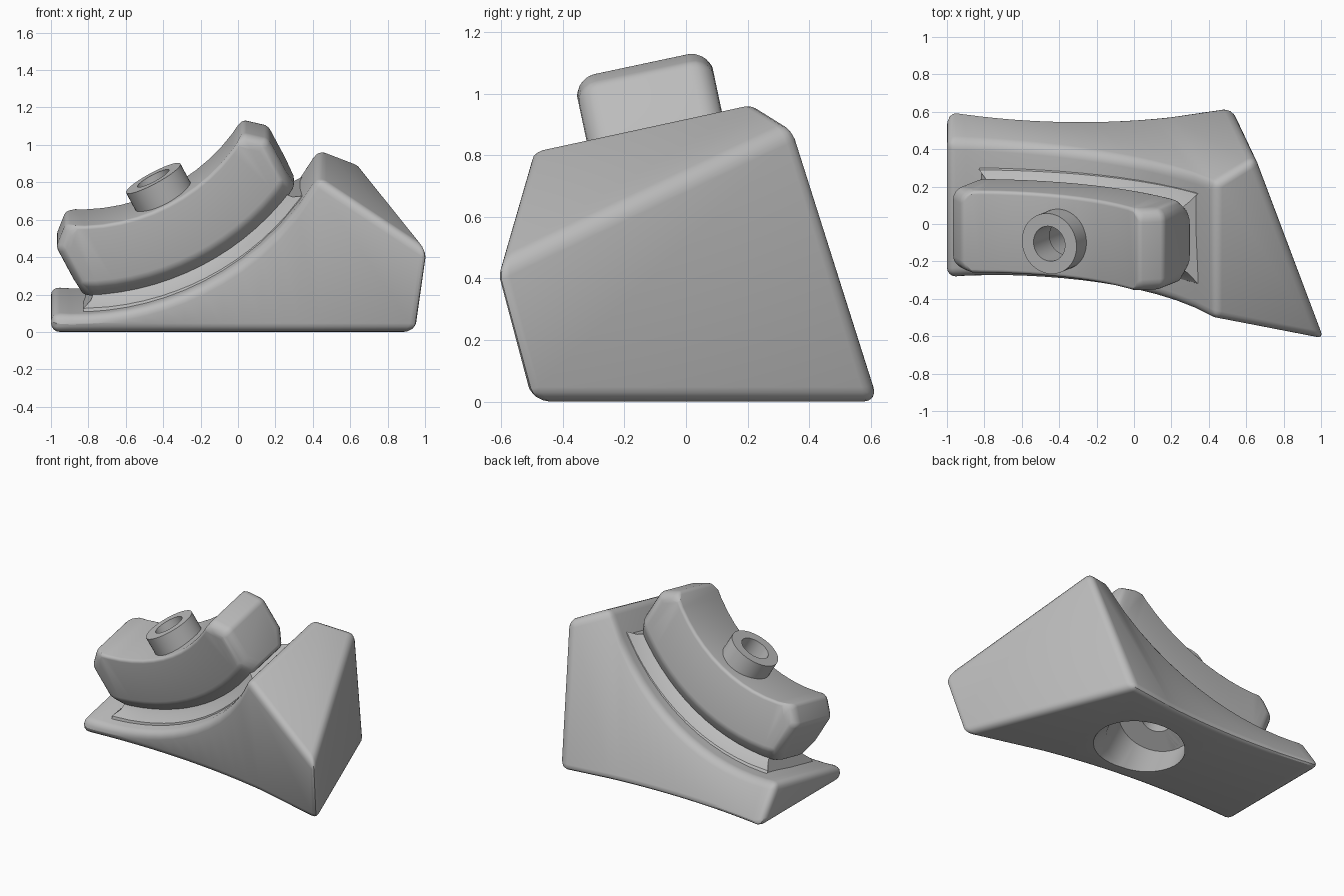
import bpy
import bmesh
from math import sqrt, sin, cos, pi, radians
from mathutils import Matrix, Vector

if "Cube" in bpy.data.objects:
    bpy.data.objects.remove(bpy.data.objects["Cube"])

grey = bpy.data.materials.new("plain grey")
grey.use_nodes = True
COLOUR = (0.5, 0.5, 0.5, 1)
grey.diffuse_color = COLOUR
grey.node_tree.nodes["Principled BSDF"].inputs["Base Color"].default_value = COLOUR

# Everything curved shares one arc centre, in a frame tilted about x
TILT = Matrix.Rotation(radians(12), 3, 'X')
CX, CZ = -0.865, 1.62
R_SADDLE, R_RIM, R_BAND, R_WAIST = 1.475, 1.02, 1.34, 1.42


def tilted(x, v, h):
    return TILT @ Vector((x, v, h))


def local(u, v, w):
    """u along the pad, v across it, w out along the bore axis."""
    return tilted(CX + 0.885 * u - 0.465 * w, v, CZ + 0.465 * u + 0.885 * w)


def arc(r, u):
    return -sqrt(r * r - u * u)


def sweep(rings, cyclic=False):
    """Skin a list of equal-length point rings."""
    bm = bmesh.new()
    vs = [[bm.verts.new(p) for p in ring] for ring in rings]
    n = len(vs[0])
    pairs = list(zip(vs, vs[1:]))
    if cyclic:
        pairs.append((vs[-1], vs[0]))
    for a, b in pairs:
        for i in range(n):
            j = (i + 1) % n
            bm.faces.new((a[i], a[j], b[j], b[i]))
    if not cyclic:
        bm.faces.new(vs[0])
        bm.faces.new(vs[-1])
    bmesh.ops.recalc_face_normals(bm, faces=bm.faces)
    return bm


def finish(bm, name):
    mesh = bpy.data.meshes.new(name)
    bm.to_mesh(mesh)
    bm.free()
    ob = bpy.data.objects.new(name, mesh)
    mesh.materials.append(grey)
    bpy.context.collection.objects.link(ob)
    return ob


def activate(ob):
    bpy.ops.object.select_all(action='DESELECT')
    ob.select_set(True)
    bpy.context.view_layer.objects.active = ob


def soften(ob, width):
    mod = ob.modifiers.new("soft edges", 'BEVEL')
    mod.width = width
    mod.segments = 4
    mod.angle_limit = radians(32)
    mod.use_clamp_overlap = False
    activate(ob)
    bpy.ops.object.modifier_apply(modifier=mod.name)


def lathe(profile, u, v, cyclic=False, steps=48):
    """Turn (radius, w) pairs about the bore axis."""
    return sweep([[local(u + r * cos(2 * pi * k / steps), v + r * sin(2 * pi * k / steps), w)
                   for k in range(steps)] for r, w in profile], cyclic)


# Base: wedge with a concave saddle, then a slope down to the right end
def foot(t, start, end, sag):
    p = Vector(start).lerp(Vector(end), t)
    p.y += sag * 4 * t * (1 - t)
    return p


rings = []
STEPS = 14
for i in range(STEPS + 1):
    t = i / STEPS
    x = -1.0 + 1.43 * t
    h = CZ + arc(R_SADDLE, x - CX)
    rings.append([foot(t * 0.73, (-1.0, -0.28, 0), (0.96, -0.51, 0), 0.1),
                  foot(t * 0.78, (-1.0, 0.62, 0), (0.52, 0.63, 0), -0.065),
                  tilted(x, 0.485 - 0.065 * t, h),
                  tilted(x, -0.255 - 0.07 * t ** 4, h)])
rings.append([Vector(p) for p in ((0.96, -0.51, 0), (0.52, 0.63, 0),
                                  (0.65, 0.355, 0.9), (1.02, -0.625, 0.435))])
base = finish(sweep(rings), "base")
soften(base, 0.047)

# Pad: block curved along the saddle, undercut at its foot
MID_U, MID_V, HALF_V, HALF_U, RIM_U = 0.015, 0.085, 0.225, 0.64, 0.535
inner = [-RIM_U + RIM_U * i / 6 for i in range(13)]
rings = []
for u in [-HALF_U] + inner + [HALF_U]:
    rim = arc(R_RIM, u) if abs(u) <= RIM_U else -0.96
    side = [(HALF_V - 0.06, arc(R_WAIST, u)), (HALF_V, arc(R_BAND, u)), (HALF_V, rim)]
    rings.append([local(u + MID_U, MID_V + s, w) for s, w in side] +
                 [local(u + MID_U, MID_V - s, w) for s, w in reversed(side)])
bm = sweep(rings)
bm.verts.ensure_lookup_table()
size = len(rings[0])
last = len(bm.verts) - size
corners = [(o + a, o + a + 1) for o in (0, last) for a in (0, 1, 3, 4)]
# The chamfers at both ends are rounded along their sides too
corners += [(o + a, o + a + size) for o in (0, last - size) for a in (2, 3)]
edges = [bm.edges.get((bm.verts[a], bm.verts[b])) for a, b in corners]
bmesh.ops.bevel(bm, geom=edges, offset=0.07, segments=5, profile=0.5,
                affect='EDGES', clamp_overlap=True)
pad = finish(bm, "pad")
soften(pad, 0.02)

# Collar: flare joining the pad to the saddle
rings = []
for u in [-HALF_U] + inner + [HALF_U]:
    side = []
    for grow, r in ((0.035, 1.5), (0.02, 1.465), (-0.03, 1.435), (-0.06, 1.4)):
        a = u + (grow if u > 0 else -grow) * (abs(u) == HALF_U)
        side.append((a + MID_U, HALF_V + grow, arc(r, a)))
    rings.append([local(a, MID_V + s, w) for a, s, w in side] +
                 [local(a, MID_V - s, w) for a, s, w in reversed(side)])
collar = finish(sweep(rings), "collar")

# Boss: ring standing in the middle of the pad
BORE_U, BORE_V = -0.005, 0.068
boss = finish(lathe([(0.165, -1.08), (0.165, -0.895), (0.095, -0.895), (0.095, -1.08)],
                    BORE_U, BORE_V, cyclic=True), "boss_ring")

# Bore: narrow through hole with a wide counterbore from below
cutter = finish(lathe([(0.33, -2.1), (0.28, -1.88), (0.25, -1.78), (0.245, -1.48),
                       (0.1, -1.48), (0.1, -0.8)], BORE_U, BORE_V), "bore_cutter")
cutter.hide_render = True
for ob in (base, pad, collar):
    mod = ob.modifiers.new("bore", 'BOOLEAN')
    mod.operation = 'DIFFERENCE'
    mod.solver = 'EXACT'
    mod.object = cutter
    activate(ob)
    bpy.ops.object.modifier_apply(modifier=mod.name)
bpy.data.objects.remove(cutter)

for ob in (base, pad, collar, boss):
    activate(ob)
    bpy.ops.object.shade_smooth_by_angle(angle=radians(30))
